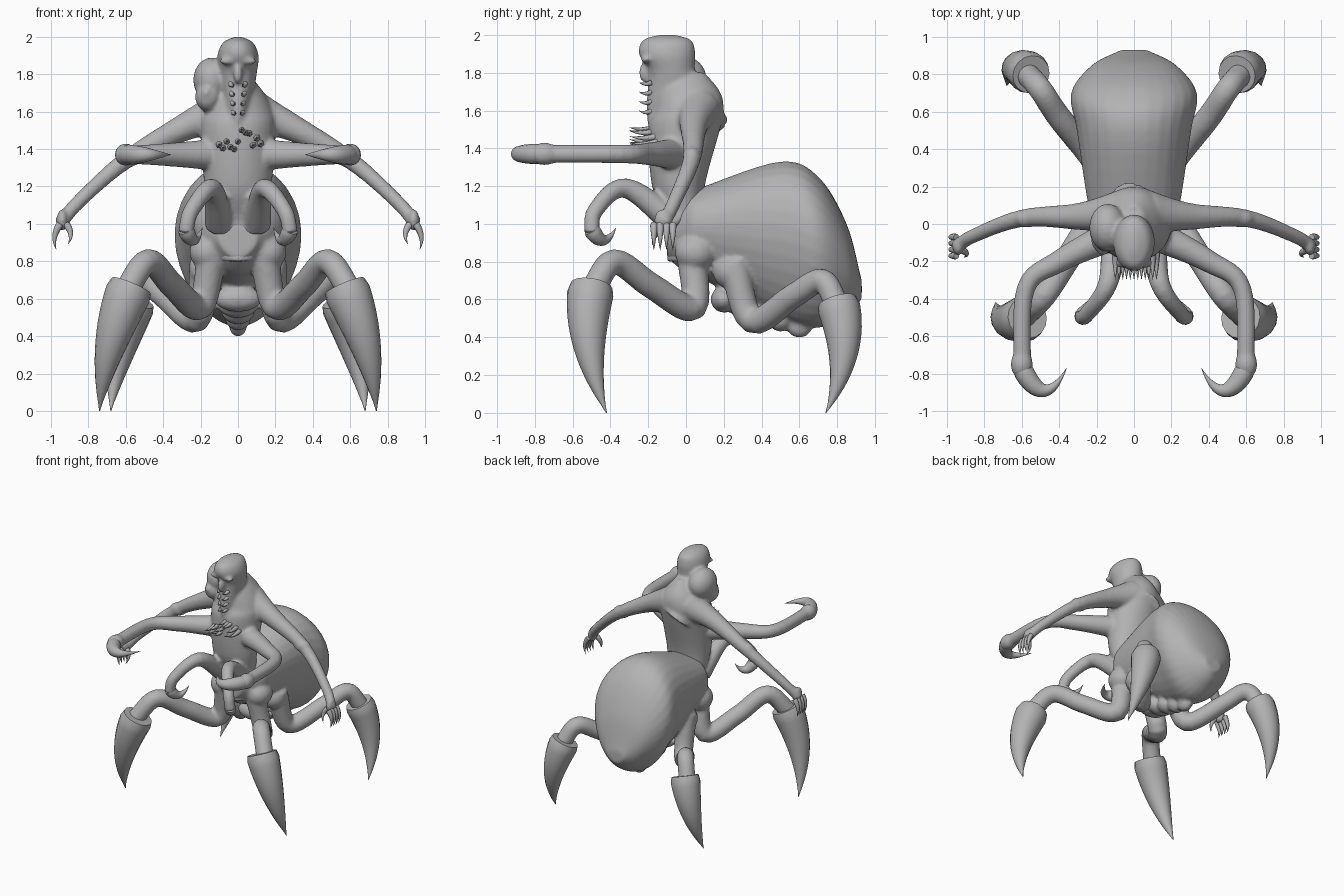
import bpy, bmesh, math, random
from mathutils import Vector

random.seed(4)
if "Cube" in bpy.data.objects:
    bpy.data.objects.remove(bpy.data.objects["Cube"])

skin = bpy.data.materials.new("grey_skin")
skin.use_nodes = True
skin.diffuse_color = (0.45, 0.45, 0.45, 1)
skin.node_tree.nodes["Principled BSDF"].inputs["Base Color"].default_value = skin.diffuse_color


def finish(name, bm, mirrored=False):
    """Turn a bmesh into a smooth named object, optionally mirrored across x."""
    bmesh.ops.recalc_face_normals(bm, faces=bm.faces)
    mesh = bpy.data.meshes.new(name)
    bm.to_mesh(mesh)
    bm.free()
    mesh.materials.append(skin)
    obj = bpy.data.objects.new(name, mesh)
    bpy.context.collection.objects.link(obj)
    bpy.ops.object.select_all(action="DESELECT")
    bpy.context.view_layer.objects.active = obj
    obj.select_set(True)
    bpy.ops.object.shade_smooth_by_angle(angle=math.radians(60))
    if mirrored:
        obj.modifiers.new("other_side", "MIRROR")
    return obj


def fuse(name, parts):
    """Melt overlapping parts into one continuous skin."""
    bm = bmesh.new()
    depsgraph = bpy.context.evaluated_depsgraph_get()
    for part in parts:
        bm.from_mesh(part.evaluated_get(depsgraph).data)
    for part in parts:
        bpy.data.objects.remove(part)
    body = finish(name, bm)
    remesh = body.modifiers.new("melt", "REMESH")
    remesh.mode = "VOXEL"
    remesh.voxel_size = .012
    remesh.use_smooth_shade = True
    smooth = body.modifiers.new("soften", "SMOOTH")
    smooth.iterations = 6


def spline(points, steps=6):
    """Smooth curve through the control points."""
    pts = [Vector(p) for p in points]
    pts = [2 * pts[0] - pts[1]] + pts + [2 * pts[-1] - pts[-2]]
    out = []
    for before, start, end, after in zip(pts, pts[1:], pts[2:], pts[3:]):
        leave, arrive = (end - before) / 2, (after - start) / 2
        for i in range(steps):
            t = i / steps
            ease = t * t * (3 - 2 * t)
            out.append(start.lerp(end, ease) + leave * t * (1 - t) ** 2
                       - arrive * t * t * (1 - t))
    return out + [pts[-2]]


def bridge(bm, rings):
    """Join rings of points and close both ends."""
    loops = [[bm.verts.new(point) for point in ring] for ring in rings]
    for lower, upper in zip(loops, loops[1:]):
        for i in range(len(lower)):
            bm.faces.new((lower[i - 1], lower[i], upper[i], upper[i - 1]))
    bm.faces.new(loops[0])
    bm.faces.new(loops[-1])


def turn(sides):
    """Cosine and sine pairs around a circle."""
    return [(math.cos(math.tau * k / sides), math.sin(math.tau * k / sides))
            for k in range(sides)]


def add_tube(bm, path, radii, sides=16):
    """Round tube along a path, one radius for each path point."""
    rings, side = [], None
    for i, centre in enumerate(path):
        along = (path[min(i + 1, len(path) - 1)] - path[max(i - 1, 0)]).normalized()
        side = along.orthogonal() if side is None else side - along * side.dot(along)
        side.normalize()
        up = along.cross(side)
        rings.append([centre + radii[i] * (side * c + up * s) for c, s in turn(sides)])
    bridge(bm, rings)


def limb(name, points, thick, thin, mirrored=True):
    """Limb that tapers quickly near its root."""
    path = spline(points)
    last = len(path) - 1
    radii = [thin + (thick - thin) * (1 - i / last) ** 3 for i in range(last + 1)]
    bm = bmesh.new()
    add_tube(bm, path, radii)
    return finish(name, bm, mirrored)


def add_spike(bm, root, tip, bend, width, sides=16, steps=16):
    """Pointed claw from root to tip, bowed sideways by the bend vector."""
    root, tip, bend = Vector(root), Vector(tip), Vector(bend)
    path, radii = [], []
    for i in range(steps + 1):
        t = i / steps
        path.append(root.lerp(tip, t) + bend * 4 * t * (1 - t))
        radii.append(max(width * min(1, .9 + 3 * t) * (1 - t ** 1.5), width / 50))
    add_tube(bm, path, radii, sides)


def claw(name, *shape):
    bm = bmesh.new()
    add_spike(bm, *shape)
    finish(name, bm, True)


def loft(name, sections, along_y=False, taper=0.0):
    """Oval sections given as position, low edge, high edge and half width."""
    rings = []
    for place, low, high, width in spline(sections):
        ring = []
        for c, s in turn(32):
            x = width * c * (1 + taper * s)
            edge = (low + high) / 2 + (high - low) / 2 * s
            ring.append((x, place, edge) if along_y else (x, edge, place))
        rings.append(ring)
    bm = bmesh.new()
    bridge(bm, rings)
    return finish(name, bm)


def balls(name, items, mirrored=False):
    """Group of stretched spheres, each a centre and a size."""
    bm = bmesh.new()
    for centre, size in items:
        verts = bmesh.ops.create_uvsphere(bm, u_segments=20, v_segments=12, radius=1)["verts"]
        bmesh.ops.scale(bm, vec=size, verts=verts)
        bmesh.ops.translate(bm, vec=centre, verts=verts)
    return finish(name, bm, mirrored)


# Torso, two heads, long arms, forward arms and waist feelers
reach = 1.37
fuse("upper_body", [
    loft("torso", [(.8, -.1, .1, .1), (1, -.1, .1, .15), (1.2, -.18, .1, .18),
                   (1.5, -.2, .18, .2), (1.6, -.17, .2, .19), (1.7, -.15, .18, .14),
                   (1.8, -.1, .1, .06)]),
    loft("head", [(1.5, -.2, 0, .03), (1.62, -.21, .1, .07), (1.8, -.2, .05, .1),
                  (1.9, -.25, .05, .11), (1.97, -.23, .03, .08), (2, -.15, -.05, .02)]),
    balls("brows", [((.05, -.21, 1.87), (.05, .03, .02))], True),
    balls("nose", [((0, -.22, 1.8), (.025, .03, .05))]),
    balls("second_head", [((-.14, -.02, 1.77), (.1, .13, .12)),
                          ((-.16, -.08, 1.68), (.07, .08, .08)),
                          ((-.17, -.15, 1.7), (.02, .02, .03))]),
    limb("second_neck", [(0, .1, 1.5), (-.1, 0, 1.7)], .14, .1, mirrored=False),
    limb("long_arms", [(.08, .06, 1.6), (.3, .04, 1.51), (.6, .03, 1.34), (.85, -.06, 1.12),
                       (.95, -.12, 1)], .12, .037),
    balls("elbows", [((.57, .03, 1.36), (.07, .05, .05))], True),
    balls("palms", [((.94, -.12, 1.02), (.03, .05, .06))], True),
    limb("sickle_arms", [(x, y, reach) for x, y in
                         ((.1, -.05), (.4, -.2), (.58, -.35), (.6, -.8))], .09, .048),
    balls("sickle_wrists", [((.6, -.75, reach), (.06, .08, .06))], True),
    limb("feelers", [(.1, -.05, 1), (.14, -.32, 1.19), (.25, -.48, 1.07), (.28, -.5, .95)],
         .08, .042),
])

# Swollen abdomen narrow underneath, belly folds, hips and walking legs
fuse("lower_body", [
    loft("abdomen", [(-.1, .82, 1, .1), (0, .74, 1.15, .2), (.1, .7, 1.2, .24),
                     (.5, .5, 1.33, .3), (.7, .45, 1.25, .33), (.85, .52, 1, .22),
                     (.93, .6, .7, .07)], along_y=True, taper=.2),
    balls("belly_folds", [((0, .2 + i / 10, .6 - i / 30), (.13 - i / 50, .07, .07))
                          for i in range(5)]),
    balls("hips", [((.16, .05 + i / 5, .85 - i / 10), (.1, .11, .1)) for i in range(2)], True),
    limb("front_legs", [(.13, .02, .9), (.2, .04, .56), (.35, -.18, .67), (.48, -.38, .8),
                        (.6, -.5, .64)], .08, .067),
    limb("rear_legs", [(.18, .25, .8), (.22, .35, .49), (.4, .57, .62), (.5, .72, .7),
                       (.57, .8, .57)], .08, .064),
])

# Teeth on the face and thorns on the chest
bm = bmesh.new()
droop = Vector((0, 0, -.01))
for row in range(4):
    for side in (-1, 1):
        x, z = side * (.04 - row / 200), 1.75 - row / 20
        add_spike(bm, (x, -.18, z), (x / 2, -.25, z), droop, .015, 6)
for i in range(12):
    x, z = i / 50 - .1, random.uniform(1.4, 1.52)
    add_spike(bm, (x, -.15, z), (x, -.3, z), droop, .02, 6)
finish("teeth_and_thorns", bm)

# Fingers and thumbs
bm = bmesh.new()
knuckle = Vector((.02, 0, 0))
for i in range(4):
    y = i / 30 - .17
    add_spike(bm, (.95, y, 1), (.97, y, .86), knuckle, .02, 8)
add_spike(bm, (.92, -.14, 1), (.91, -.18, .89), -knuckle, .02, 8)
finish("fingers", bm, True)

# Claws and long blade-shaped feet
claw("sickle_claws", (.6, -.77, reach), (.36, -.77, reach), (0, -.12, 0), .055)
claw("feeler_hooks", (.28, -.5, .97), (.19, -.37, .98), (0, 0, -.06), .045)
claw("front_blades", (.57, -.5, .67), (.74, -.42, 0), (.03, -.05, 0), .125)
claw("rear_blades", (.55, .8, .59), (.68, .74, 0), (.02, .06, 0), .115)
